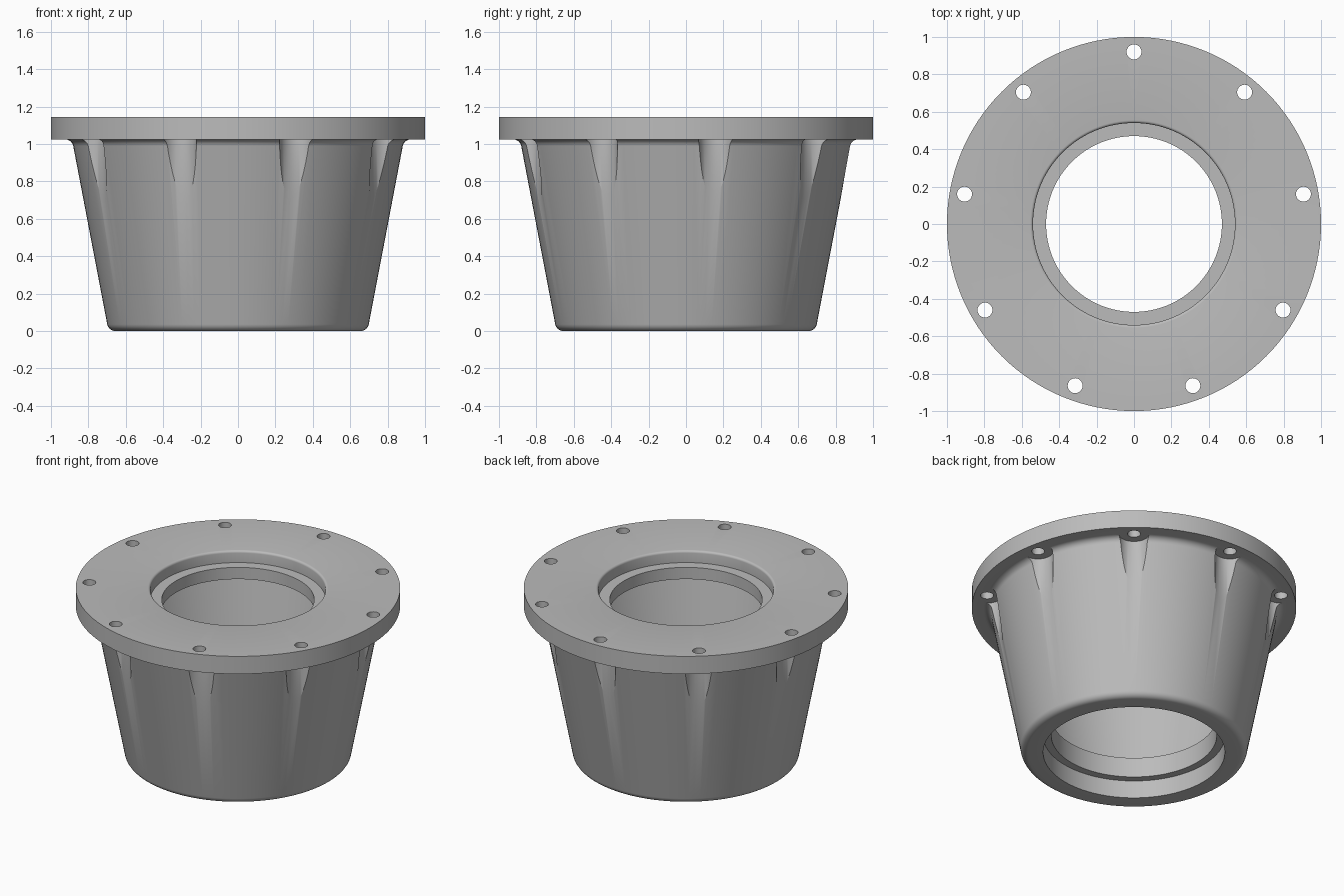
import bpy
import bmesh
import math
from mathutils import Matrix, Vector

cube = bpy.data.objects.get("Cube")
if cube:
    bpy.data.objects.remove(cube, do_unlink=True)

TOP, FLANGE_BOTTOM = 1.145, 1.025
BOLTS, BOLT_CIRCLE = 9, 0.92

grey = bpy.data.materials.new("cast_grey")
grey.use_nodes = True
colour = (0.5, 0.5, 0.5, 1)
grey.diffuse_color = colour
grey.node_tree.nodes["Principled BSDF"].inputs["Base Color"].default_value = colour


def make_object(name, bm):
    mesh = bpy.data.meshes.new(name)
    bmesh.ops.recalc_face_normals(bm, faces=bm.faces)
    bm.to_mesh(mesh)
    bm.free()
    mesh.materials.append(grey)
    obj = bpy.data.objects.new(name, mesh)
    bpy.context.collection.objects.link(obj)
    return obj


def lathe(name, profile, segments):
    """Revolve a closed (radius, height) profile around z."""
    bm = bmesh.new()
    rings = []
    for i in range(segments):
        turn = Matrix.Rotation(math.tau * i / segments, 3, "Z")
        rings.append([bm.verts.new(turn @ Vector((r, 0, z))) for r, z in profile])
    for i, ring in enumerate(rings):
        following = rings[(i + 1) % segments]
        for j in range(len(profile)):
            k = (j + 1) % len(profile)
            bm.faces.new((ring[j], following[j], following[k], ring[k]))
    return make_object(name, bm)


def arc(cx, cz, radius, start, end, steps=6):
    """Points of a rounded corner, angles in degrees."""
    angles = [math.radians(start + (end - start) * i / steps) for i in range(steps + 1)]
    return [(cx + radius * math.cos(a), cz + radius * math.sin(a)) for a in angles]


def bolt_cutters(name, radius, bottom, top, segments):
    """Upright cylinders placed around the bolt circle."""
    bm = bmesh.new()
    for i in range(BOLTS):
        angle = math.pi / 2 + math.tau * i / BOLTS
        place = Matrix.Translation((BOLT_CIRCLE * math.cos(angle),
                                    BOLT_CIRCLE * math.sin(angle), (bottom + top) / 2))
        bmesh.ops.create_cone(bm, cap_ends=True, segments=segments, radius1=radius,
                              radius2=radius, depth=top - bottom, matrix=place)
    obj = make_object(name, bm)
    obj.hide_render = True
    return obj


# Tapered body and flange, with the stepped bore and hollow inside
profile = (
    [(0.56, 0)]
    + arc(0.655, 0.045, 0.045, -90, -11)                 # rounded foot
    + arc(0.925, 0.98, 0.045, 169, 90)                   # fillet under flange
    + [(1, FLANGE_BOTTOM), (1, TOP)]
    + arc(0.555, TOP - 0.015, 0.015, 90, 180, 4)         # softened rim
    + [(0.54, 1.065), (0.47, 1.065), (0.47, 0.985)]      # upper seat and lip
    + [(0.76, 0.985), (0.62, 0.255), (0.51, 0.255)]      # hollow
    + [(0.51, 0.12), (0.56, 0.12)]                       # lower seat
)
housing = lathe("flanged_housing", profile, 128)

# Clearance scallops in the body and bolt holes through the flange
cutters = [
    bolt_cutters("scallop_cutter", 0.093, 0.5, FLANGE_BOTTOM - 0.001, 48),
    bolt_cutters("bolt_hole_cutter", 0.04, 0.95, TOP + 0.1, 32),
]
bpy.ops.object.select_all(action="DESELECT")
bpy.context.view_layer.objects.active = housing
housing.select_set(True)
for cutter in cutters:
    cut = housing.modifiers.new(cutter.name, "BOOLEAN")
    cut.operation = "DIFFERENCE"
    cut.solver = "EXACT"
    cut.object = cutter
    bpy.ops.object.modifier_apply(modifier=cut.name)
    bpy.data.objects.remove(cutter, do_unlink=True)

bpy.ops.object.shade_smooth_by_angle(angle=math.radians(30))
